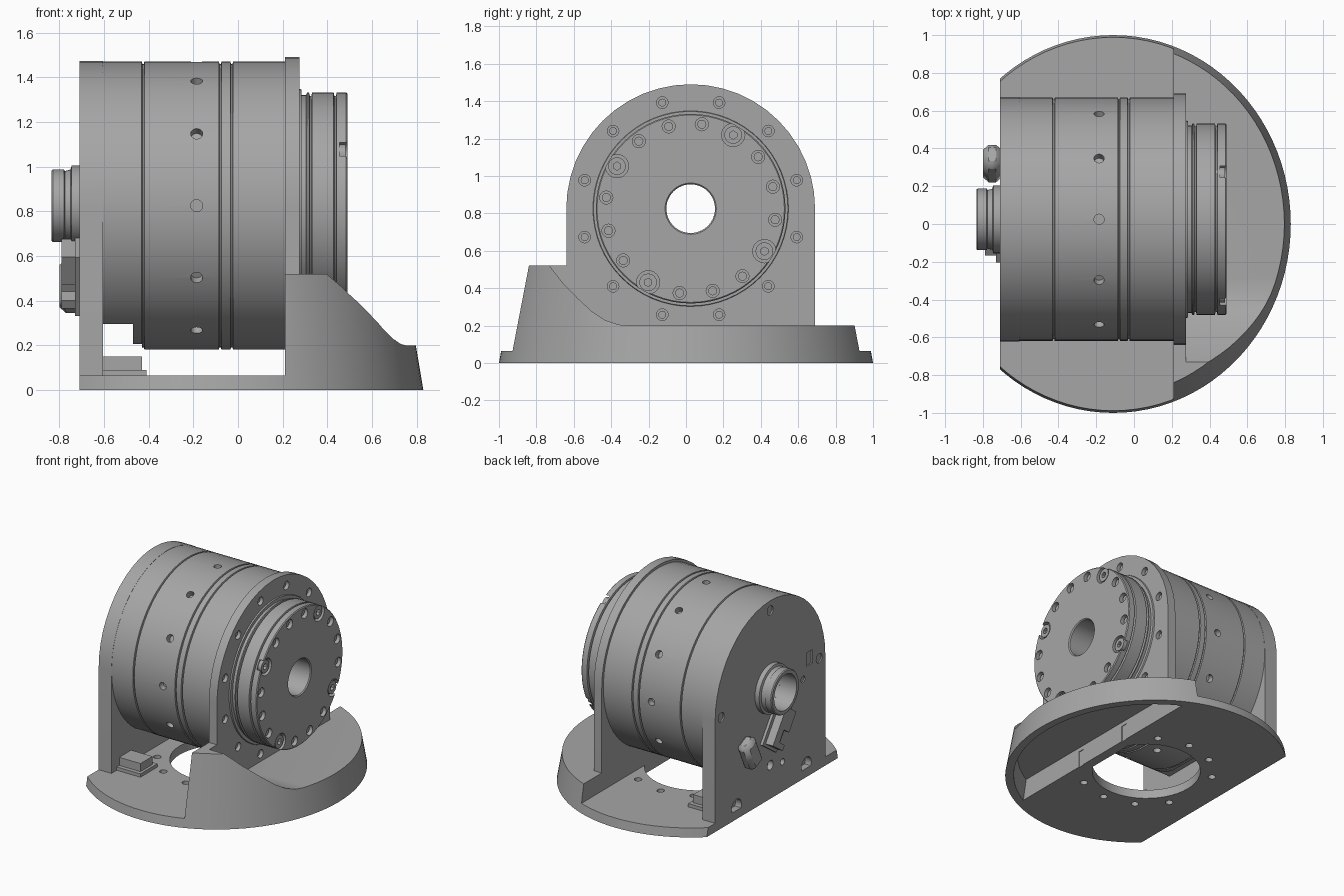
import bpy, bmesh, math
from mathutils import Matrix, Vector

if "Cube" in bpy.data.objects:
    bpy.data.objects.remove(bpy.data.objects["Cube"])

CY, CZ = 0.025, 0.825      # drum axis, running along x
BX = -0.11                 # centre of the elliptical foot

grey = bpy.data.materials.new("plain_grey")
grey.use_nodes = True
grey.diffuse_color = (0.38, 0.38, 0.38, 1)
grey.node_tree.nodes["Principled BSDF"].inputs["Base Color"].default_value = (0.38, 0.38, 0.38, 1)


def finish(name, bm):
    bmesh.ops.recalc_face_normals(bm, faces=bm.faces)
    mesh = bpy.data.meshes.new(name)
    bm.to_mesh(mesh)
    bm.free()
    mesh.materials.append(grey)
    obj = bpy.data.objects.new(name, mesh)
    bpy.context.collection.objects.link(obj)
    return obj


def add_box(bm, lo, hi, turn=0):
    lo, hi = Vector(lo), Vector(hi)
    m = (Matrix.Translation((lo + hi) / 2) @ Matrix.Rotation(turn, 4, 'X')
         @ Matrix.Diagonal((*(hi - lo), 1)))
    bmesh.ops.create_cube(bm, size=1, matrix=m)


def box(name, lo, hi, turn=0):
    bm = bmesh.new()
    add_box(bm, lo, hi, turn)
    return finish(name, bm)


def rods(name, ends, r, segs=16):
    """Cylinders between pairs of points, as one object."""
    bm = bmesh.new()
    for a, b in ends:
        a, b = Vector(a), Vector(b)
        m = Matrix.Translation((a + b) / 2) @ (b - a).to_track_quat('Z', 'Y').to_matrix().to_4x4()
        bmesh.ops.create_cone(bm, cap_ends=True, segments=segs, radius1=r, radius2=r,
                              depth=(b - a).length, matrix=m)
    return finish(name, bm)


def prism(name, outline, x0, x1):
    """Extrude a y-z outline along x."""
    bm = bmesh.new()
    face = bm.faces.new([bm.verts.new((x0, y, z)) for y, z in outline])
    new = bmesh.ops.extrude_face_region(bm, geom=[face])["geom"]
    bmesh.ops.translate(bm, vec=(x1 - x0, 0, 0),
                        verts=[v for v in new if isinstance(v, bmesh.types.BMVert)])
    return finish(name, bm)


def lathe(name, profile, segs=64):
    """Revolve a closed (x, radius) section round the drum axis."""
    bm = bmesh.new()
    rings = [[bm.verts.new((x, *polar(r, math.tau * i / segs))) for i in range(segs)]
             for x, r in profile]
    for a, b in zip(rings, rings[1:] + rings[:1]):
        for i in range(segs):
            j = (i + 1) % segs
            bm.faces.new((a[i], a[j], b[j], b[i]))
    return finish(name, bm)


def polar(r, a):
    return CY + r * math.cos(a), CZ + r * math.sin(a)


def ring(r, count, start):
    return [polar(r, math.radians(start) + math.tau * i / count) for i in range(count)]


def along_x(points, x0, x1):
    return [((x0, y, z), (x1, y, z)) for y, z in points]


def groove(x, r, w=0.012, d=0.01):
    return [(x - w / 2, r), (x - w / 4, r - d), (x + w / 4, r - d), (x + w / 2, r)]


def cut(obj, cutter):
    mod = obj.modifiers.new("cut", 'BOOLEAN')
    mod.operation, mod.solver, mod.object = 'DIFFERENCE', 'EXACT', cutter
    bpy.context.view_layer.objects.active = obj
    bpy.ops.object.modifier_apply(modifier="cut")
    bpy.data.objects.remove(cutter)


def foot_solid(name, k, z0, z1, segs=96):
    """Tapered ellipse that narrows with height."""
    bm = bmesh.new()
    loops = []
    for z in (z0, z1):
        s = k - 0.18 * z
        loops.append([bm.verts.new((BX + 0.94 * s * math.cos(math.tau * i / segs),
                                    s * math.sin(math.tau * i / segs), z)) for i in range(segs)])
    for i in range(segs):
        j = (i + 1) % segs
        bm.faces.new((loops[0][i], loops[0][j], loops[1][j], loops[1][i]))
    for loop in loops:
        bm.faces.new(loop)
    return finish(name, bm)


def arch(name, half, x0, x1):
    top = [polar(half, math.pi * i / 24) for i in range(25)]
    return prism(name, top + [(CY - half, 0), (CY + half, 0)], x0, x1)


# foot: plate behind, raised nose with a swept horn in front
foot = foot_solid("foot", 1, 0, 0.52)
cut(foot, box("cutter", (-2, -2, -1), (-0.71, 2, 1)))
cut(foot, box("cutter", (-2, -2, 0.065), (0.21, 2, 1)))
cut(foot, box("cutter", (0.1, -0.62, 0.2), (0.275, 2, 1)))
sweep = [(-0.73, 0.52), (-0.66, 0.43), (-0.578, 0.345), (-0.5, 0.273), (-0.43, 0.228),
         (-0.36, 0.205), (-0.3, 0.2), (2, 0.2), (2, 1), (-0.73, 1)]
cut(foot, prism("cutter", sweep, 0.275, 2))
hollow = foot_solid("cutter", 0.94, -0.1, 0.15)
cut(hollow, box("cutter", (-2, -2, -1), (0.28, 2, 1)))
cut(foot, hollow)
cut(foot, rods("cutter", [((BX, 0, -0.1), (BX, 0, 0.12))], 0.37, 48))
spots = [(BX + 0.455 * math.cos(math.tau * i / 12), 0.455 * math.sin(math.tau * i / 12))
         for i in range(12) if i not in (0, 6)]
cut(foot, rods("cutter", [((x, y, -0.1), (x, y, 0.12)) for x, y in spots], 0.026))

# stepped blocks on the foot
for side, label in ((1, "left"), (-1, "right")):
    bm = bmesh.new()
    y = side * 0.46
    add_box(bm, (-0.61, y - 0.1, 0.06), (-0.41, y + 0.1, 0.09))
    add_box(bm, (-0.61, y - 0.07, 0.08), (-0.43, y + 0.07, 0.15))
    finish("foot_block_" + label, bm)

# front flange with its bolt circle
flange = arch("front_flange", 0.665, 0.21, 0.275)
cut(flange, rods("cutter", along_x([(CY, CZ)], 0, 1), 0.4, 48))
cut(flange, rods("cutter", along_x(ring(0.587, 12, 15), 0.235, 0.4), 0.031))
rods("flange_screws", along_x(ring(0.587, 12, 15), 0.22, 0.255), 0.021)

# back plate with mounting holes
plate = arch("back_plate", 0.647, -0.71, -0.605)
cut(plate, rods("cutter", along_x([(CY, CZ)], -1, 0), 0.14, 48))
cut(plate, rods("cutter", along_x(ring(0.575, 4, 0), -0.8, -0.67), 0.035))
cut(plate, rods("cutter", along_x([(-0.4, 0.09), (0.42, 0.09)], -0.8, -0.66), 0.058))
cut(plate, rods("cutter", along_x([(-0.12, 0.22), (-0.36, 0.74)], -0.8, -0.67), 0.024))
cut(plate, box("cutter", (-0.8, -0.47, 0.82), (-0.69, -0.4, 0.92)))

# drum housing
R = 0.645
drum = lathe("drum_housing", [(-0.7, 0.13), (-0.7, R)] + groove(-0.425, R) + groove(-0.08, R)
             + groove(-0.028, R) + [(0.22, R), (0.22, 0.13)], 72)
cut(drum, box("cutter", (-0.8, -1, 0), (-0.47, 1, 0.295)))
cut(drum, box("cutter", (-0.48, -1, 0), (-0.43, 1, 0.205)))
cut(drum, rods("cutter", [((-0.185, *p), (-0.185, *q))
                          for p, q in zip(ring(0.6, 12, 0), ring(0.7, 12, 0))], 0.027))

# output stage
lathe("flange_rim", [(0.26, 0.4), (0.26, 0.527), (0.285, 0.52), (0.285, 0.4)])
r = 0.507
output = lathe("output_disc", [(0.21, 0.13), (0.21, 0.496), (0.305, 0.496), (0.31, r)]
               + groove(0.325, r, 0.014, 0.015) + groove(0.435, r, 0.014, 0.015)
               + [(0.484, r), (0.49, r - 0.006), (0.49, 0.137), (0.483, 0.13)])
circle = ring(0.455, 16, 60)
pads = circle[::4]
cut(output, rods("cutter", along_x(pads, 0.455, 0.6), 0.062, 24))
cut(output, rods("cutter", along_x([p for p in circle if p not in pads], 0.45, 0.6), 0.035))
rods("output_screws", along_x([p for p in circle if p not in pads], 0.44, 0.47), 0.024)
screws = rods("pad_screws", along_x(pads, 0.44, 0.482), 0.047, 24)
cut(screws, rods("cutter", along_x(pads, 0.46, 0.6), 0.022, 6))

# rear hollow shaft
lathe("rear_shaft", [(-0.69, 0.13), (-0.69, 0.18), (-0.745, 0.18), (-0.75, 0.162), (-0.775, 0.155),
                     (-0.78, 0.163), (-0.828, 0.163), (-0.835, 0.157), (-0.835, 0.132)], 48)

# tilted connectors on the back plate
big = box("large_connector", (-0.8, 0.25, 0.35), (-0.7, 0.39, 0.58), math.radians(-25))
bev = big.modifiers.new("bevel", 'BEVEL')
bev.width, bev.segments = 0.03, 1
TILT = math.radians(35)
small = box("small_connector", (-0.79, -0.1, 0.38), (-0.7, 0.04, 0.66), TILT)
cut(small, box("cutter", (-0.85, -0.07, 0.41), (-0.73, 0.01, 0.5), TILT))
box("small_connector_base", (-0.73, -0.13, 0.36), (-0.7, 0.07, 0.68), TILT)

# smooth round faces, keep the edges crisp
bpy.ops.object.select_all(action='DESELECT')
for obj in bpy.context.scene.objects:
    if obj.type == 'MESH':
        obj.select_set(True)
        bpy.context.view_layer.objects.active = obj
bpy.ops.object.shade_smooth_by_angle(angle=math.radians(30))
